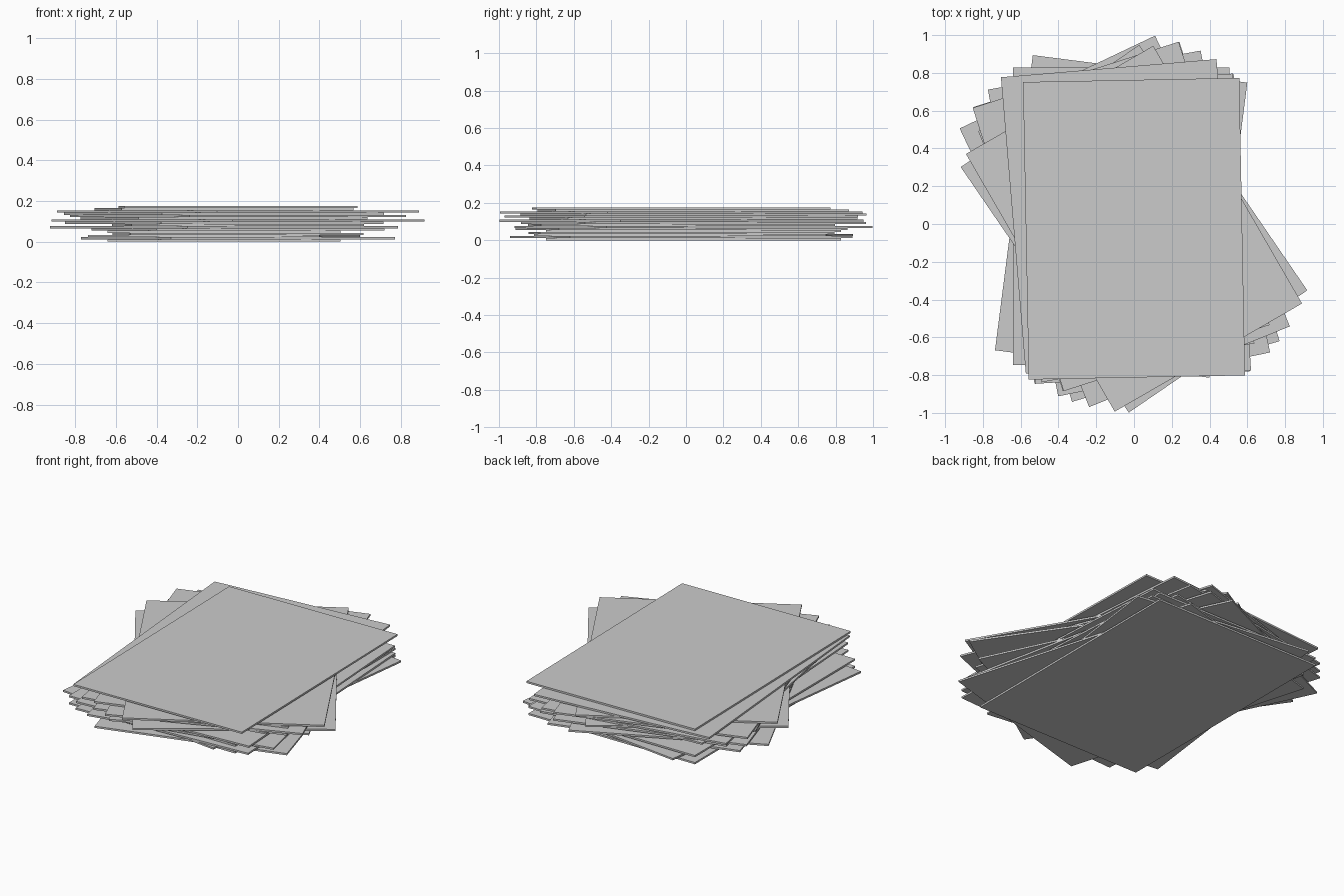
import bpy
from math import radians

if "Cube" in bpy.data.objects:
    bpy.data.objects.remove(bpy.data.objects["Cube"])

WIDTH, LENGTH, THICK = 1.145, 1.575, 0.011

# Two alternating resting positions in the pile
EVEN = (-0.068, 0.040)
ODD = (0.0, -0.025)

# Twist of each sheet in degrees, bottom to top
twists = [0, 16.3, -7.3, 3.2, 0, 11.7, 25.4, 3.5,
          17.5, 34.4, 10.4, 21.9, 17.8, 30, 4.8, 1.1]


def add_sheet(i, angle):
    x, y = ODD if i % 2 else EVEN
    bpy.ops.mesh.primitive_cube_add(
        size=1, location=(x, y, (i + 0.5) * THICK),
        rotation=(0, 0, radians(angle)))
    sheet = bpy.context.object
    sheet.name = f"paper_sheet_{i + 1}"
    sheet.scale = (WIDTH, LENGTH, THICK)


# Loose stack of paper sheets
for i, angle in enumerate(twists):
    add_sheet(i, angle)
